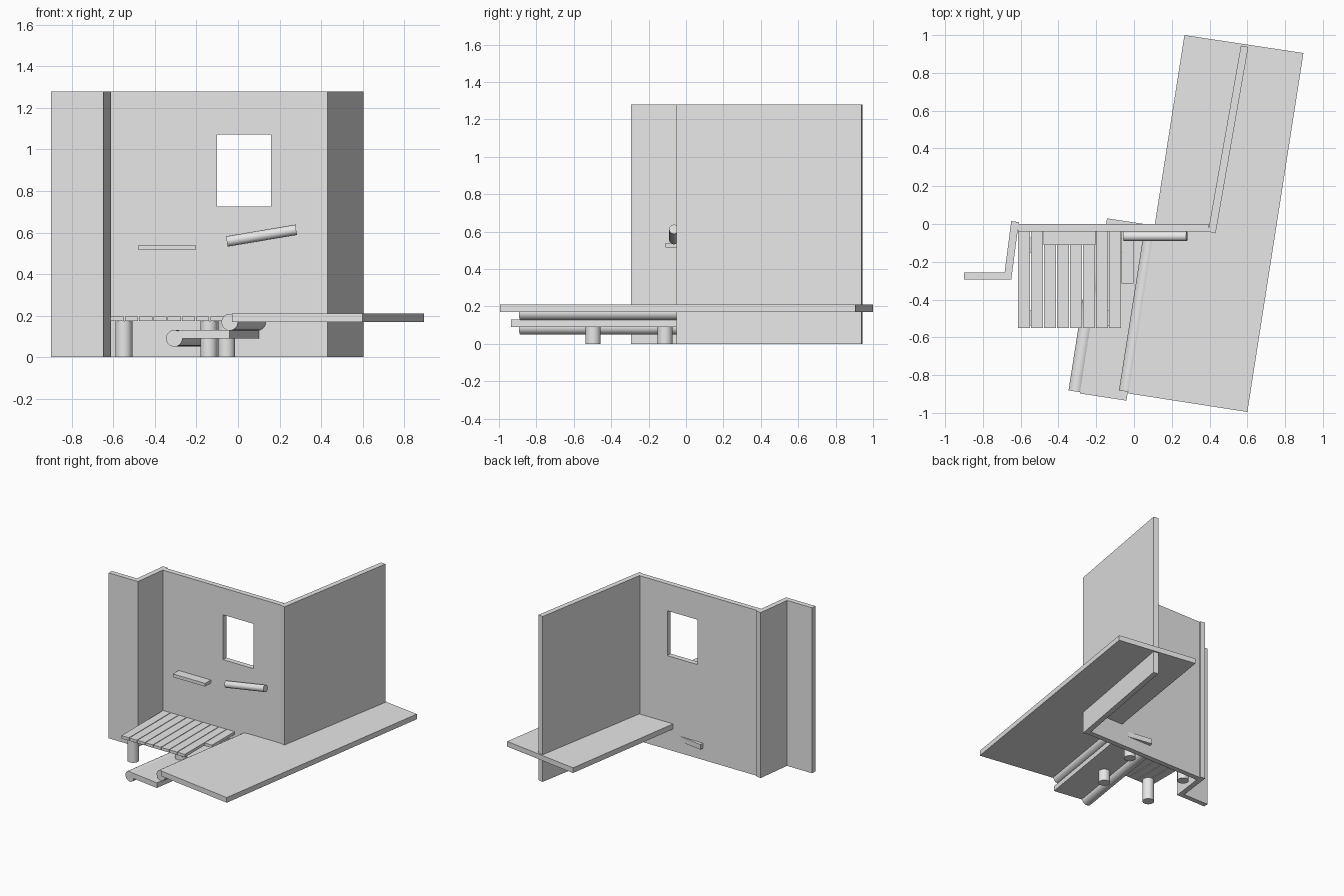
import bpy
from mathutils import Vector

cube = bpy.data.objects.get("Cube")
if cube:
    bpy.data.objects.remove(cube, do_unlink=True)

grey = bpy.data.materials.new("plain_grey")
grey.use_nodes = True
colour = (0.8, 0.8, 0.8, 1)
grey.diffuse_color = colour
grey.node_tree.nodes["Principled BSDF"].inputs["Base Color"].default_value = colour


def prism(name, corners, z0, z1):
    """Extrude a counter-clockwise plan outline from z0 to z1."""
    n = len(corners)
    verts = [(x, y, z) for z in (z0, z1) for x, y in corners]
    faces = [tuple(reversed(range(n))), tuple(range(n, 2 * n))]
    faces += [(i, (i + 1) % n, (i + 1) % n + n, i + n) for i in range(n)]
    mesh = bpy.data.meshes.new(name)
    mesh.from_pydata(verts, [], faces)
    mesh.materials.append(grey)
    obj = bpy.data.objects.new(name, mesh)
    bpy.context.collection.objects.link(obj)
    return obj


def box(name, x0, x1, y0, y1, z0, z1):
    return prism(name, [(x0, y0), (x1, y0), (x1, y1), (x0, y1)], z0, z1)


def rod(name, start, end, radius):
    """Round bar between two points."""
    a, b = Vector(start), Vector(end)
    bpy.ops.mesh.primitive_cylinder_add(vertices=32, radius=radius,
                                        depth=(b - a).length, location=(a + b) / 2)
    obj = bpy.context.object
    obj.name = name
    obj.rotation_euler = (b - a).to_track_quat("Z", "Y").to_euler()
    obj.data.materials.append(grey)
    bpy.ops.object.shade_smooth_by_angle()
    return obj


# Walls
HEIGHT = 1.28
main_wall = box("main_wall", -0.615, 0.395, -0.04, 0, 0, HEIGHT)
prism("left_return_wall", [(-0.685, -0.257), (-0.65, -0.295), (-0.61, 0.01), (-0.65, 0.015)], 0, HEIGHT)
box("left_end_wall", -0.9, -0.648, -0.295, -0.257, 0, HEIGHT)
prism("right_wall", [(0.392, -0.04), (0.432, -0.05), (0.605, 0.937), (0.566, 0.944)], 0, HEIGHT)

# Window opening
cutter = box("window_cutter", -0.1, 0.16, -0.2, 0.2, 0.725, 1.072)
cut = main_wall.modifiers.new("window", "BOOLEAN")
cut.operation, cut.solver, cut.object = "DIFFERENCE", "EXACT", cutter
bpy.context.view_layer.objects.active = main_wall
bpy.ops.object.modifier_apply(modifier=cut.name)
bpy.data.objects.remove(cutter, do_unlink=True)

# Skewed steps, each with a round nosing under its left edge
prism("upper_step", [(-0.03, -0.897), (0.6, -0.995), (0.897, 0.905), (0.267, 1.0)], 0.17, 0.21)
prism("lower_step", [(-0.287, -0.897), (-0.04, -0.935), (0.105, -0.008), (-0.143, 0.03)], 0.09, 0.13)
rod("upper_nosing", (-0.04, -0.887, 0.168), (0.098, -0.01, 0.168), 0.04)
rod("lower_nosing", (-0.307, -0.887, 0.09), (-0.17, -0.01, 0.09), 0.04)

# Deck planks, the last one cut short
PITCH = 0.0685
for i in range(9):
    x = -0.613 + i * PITCH
    front = -0.55 if i < 8 else -0.315
    box(f"deck_plank_{i + 1}", x, x + PITCH - 0.005, front, -0.04, 0.173, 0.195)

# Deck posts
for name, x, y in (("front_left", -0.14, -0.497), ("front_right", -0.55, -0.497),
                   ("back_left", -0.055, -0.112), ("back_right", -0.55, -0.112)):
    rod(f"{name}_post", (x, y, 0), (x, y, 0.173), 0.041)

# Wall fittings
box("shelf", -0.48, -0.205, -0.11, -0.04, 0.515, 0.54)
rod("slanted_rail", (-0.054, -0.065, 0.557), (0.28, -0.065, 0.613), 0.025)
